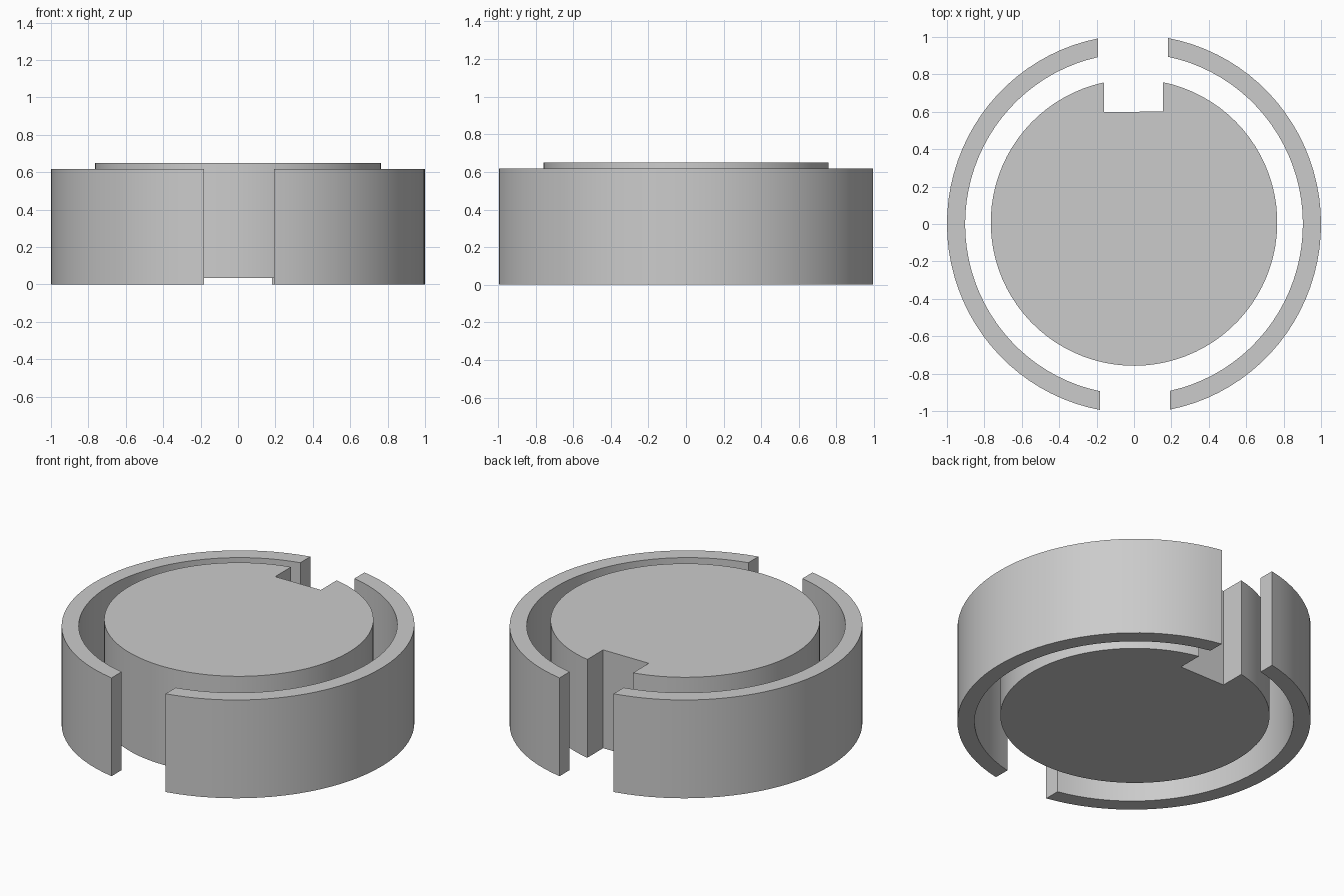
import bpy
import bmesh
from math import acos, asin, pi, sin, cos, radians

if "Cube" in bpy.data.objects:
    bpy.data.objects.remove(bpy.data.objects["Cube"], do_unlink=True)

HEIGHT = 0.617
GAP = 0.187        # half width of the slots between the ring halves
NOTCH = 0.158      # half width of the notch in the core
TURN = 0.005       # slight twist of the whole model

grey = bpy.data.materials.new("light grey")
grey.use_nodes = True
grey.diffuse_color = (0.6, 0.6, 0.6, 1)
grey.node_tree.nodes["Principled BSDF"].inputs["Base Color"].default_value = (0.6, 0.6, 0.6, 1)


def arc(radius, start, end, steps, y_scale=1.0):
    angles = [start + (end - start) * i / steps for i in range(steps + 1)]
    return [(radius * cos(a), radius * y_scale * sin(a)) for a in angles]


def extrude_faces(name, outlines, location):
    """Extrude flat outlines upward into one solid with smooth round walls."""
    bm = bmesh.new()
    for outline in outlines:
        bm.faces.new([bm.verts.new((x, y, 0)) for x, y in outline])
    bmesh.ops.remove_doubles(bm, verts=bm.verts, dist=1e-5)
    result = bmesh.ops.extrude_face_region(bm, geom=bm.faces[:], use_keep_orig=True)
    top = [v for v in result["geom"] if isinstance(v, bmesh.types.BMVert)]
    bmesh.ops.translate(bm, verts=top, vec=(0, 0, HEIGHT))
    bmesh.ops.recalc_face_normals(bm, faces=bm.faces)
    mesh = bpy.data.meshes.new(name)
    bm.to_mesh(mesh)
    bm.free()
    mesh.materials.append(grey)
    obj = bpy.data.objects.new(name, mesh)
    bpy.context.collection.objects.link(obj)
    obj.location = location
    obj.rotation_euler.z = TURN
    bpy.ops.object.select_all(action="DESELECT")
    obj.select_set(True)
    bpy.context.view_layer.objects.active = obj
    bpy.ops.object.shade_smooth_by_angle(angle=radians(30))
    return obj


# Two curved wall halves, cut off by straight slots at front and back
for name, side in (("left_ring_half", 1), ("right_ring_half", -1)):
    rims = []
    for radius in (1.0, 0.903):
        end = acos(GAP / radius)
        rims.append([(side * x, y) for x, y in arc(radius, -end, end, 40, 1.011)])
    outer, inner = rims
    quads = [(outer[i], outer[i + 1], inner[i + 1], inner[i]) for i in range(40)]
    extrude_faces(name, quads, (0, 0, 0))

# Raised round core with a square notch at the back
half = asin(NOTCH / 0.766)
outline = arc(0.766, pi / 2 + half, 2.5 * pi - half, 80)
outline += [(NOTCH, 0.592), (-NOTCH, 0.592)]
extrude_faces("notched_core", [outline], (0, 0.008, 0.033))
